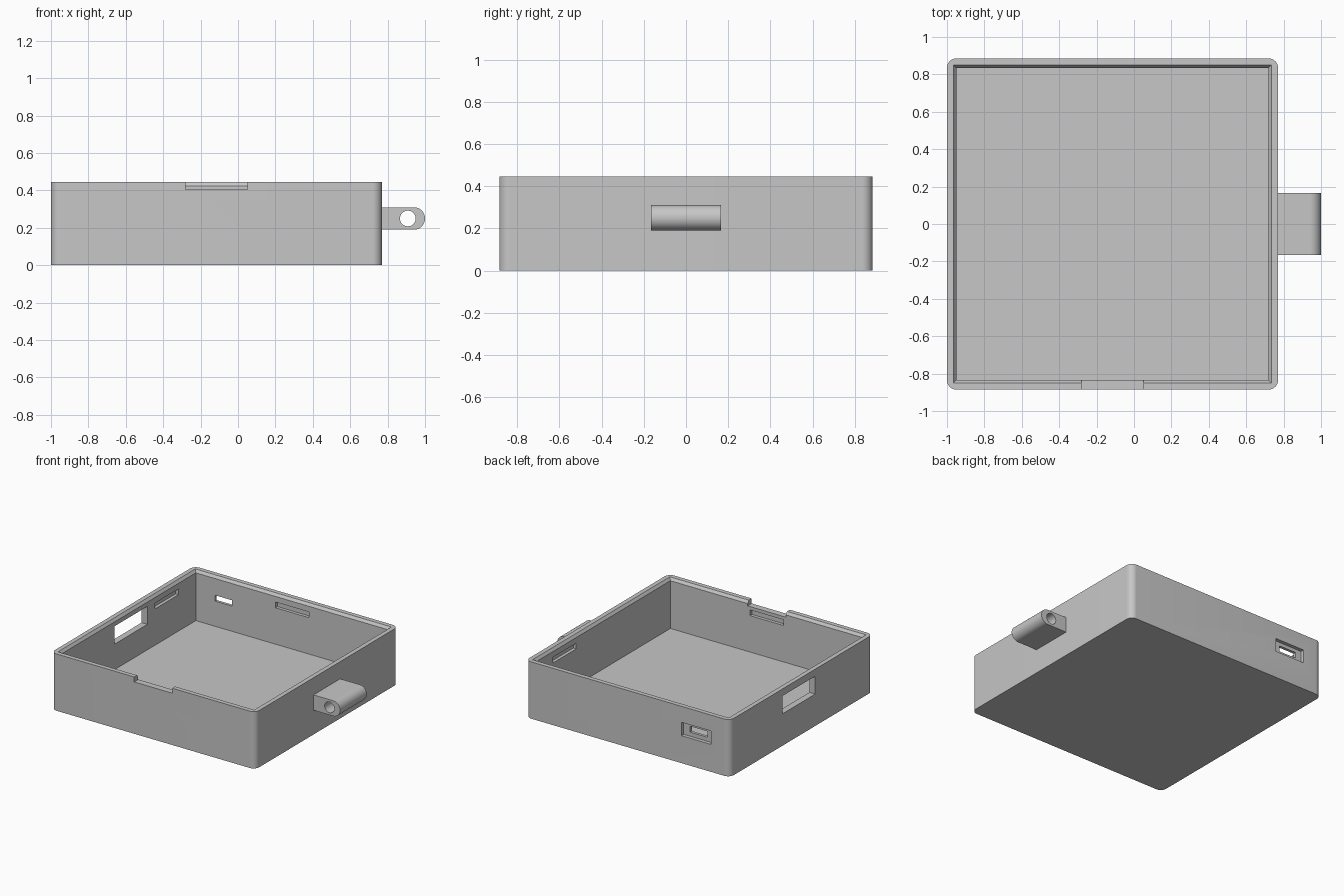
import bpy
import bmesh
import math

default_cube = bpy.data.objects.get("Cube")
if default_cube:
    bpy.data.objects.remove(default_cube, do_unlink=True)

# Main dimensions
LEFT, RIGHT, DEPTH, HEIGHT = -1.0, 0.77, 0.885, 0.445
WALL, FLOOR, CORNER = 0.05, 0.05, 0.05
MID_X = (LEFT + RIGHT) / 2

grey = bpy.data.materials.new("plastic_grey")
grey.use_nodes = True
grey.diffuse_color = (0.57, 0.57, 0.57, 1)
grey.node_tree.nodes["Principled BSDF"].inputs["Base Color"].default_value = grey.diffuse_color


def loft(name, rings):
    """Solid made by joining equal rings of points and capping the ends."""
    bm = bmesh.new()
    loops = [[bm.verts.new(p) for p in ring] for ring in rings]
    n = len(loops[0])
    for a, b in zip(loops, loops[1:]):
        for i in range(n):
            j = (i + 1) % n
            bm.faces.new((a[i], a[j], b[j], b[i]))
    bm.faces.new(loops[0])
    bm.faces.new(loops[-1])
    bmesh.ops.recalc_face_normals(bm, faces=bm.faces)
    mesh = bpy.data.meshes.new(name)
    bm.to_mesh(mesh)
    bm.free()
    mesh.materials.append(grey)
    obj = bpy.data.objects.new(name, mesh)
    bpy.context.collection.objects.link(obj)
    return obj


def rect(inset, z):
    x0, x1, y = LEFT + inset, RIGHT - inset, DEPTH - inset
    return [(x0, -y, z), (x1, -y, z), (x1, y, z), (x0, y, z)]


def block(name, x, y, z):
    return loft(name, [[(x[0], y[0], h), (x[1], y[0], h), (x[1], y[1], h), (x[0], y[1], h)] for h in z])


def arc(cx, cy, r, start, end, steps):
    angles = [math.radians(start + (end - start) * i / steps) for i in range(steps + 1)]
    return [(cx + r * math.cos(a), cy + r * math.sin(a)) for a in angles]


def cut(target, cutter):
    mod = target.modifiers.new("cut", "BOOLEAN")
    mod.operation = "DIFFERENCE"
    mod.solver = "EXACT"
    mod.object = cutter
    cutter.hide_render = True
    bpy.ops.object.select_all(action="DESELECT")
    bpy.context.view_layer.objects.active = target
    target.select_set(True)
    bpy.ops.object.modifier_apply(modifier=mod.name)
    bpy.data.objects.remove(cutter, do_unlink=True)


def smooth(obj):
    bpy.ops.object.select_all(action="DESELECT")
    bpy.context.view_layer.objects.active = obj
    obj.select_set(True)
    bpy.ops.object.shade_smooth_by_angle(angle=math.radians(30))


# Tray with rounded vertical corners
outline = []
for sx, sy, start in ((1, 1, 0), (-1, 1, 90), (-1, -1, 180), (1, -1, 270)):
    cx = MID_X + sx * ((RIGHT - LEFT) / 2 - CORNER)
    outline += arc(cx, sy * (DEPTH - CORNER), CORNER, start, start + 90, 10)
tray = loft("tray", [[(x, y, z) for x, y in outline] for z in (0, HEIGHT)])

# Cavity with a sloped inner lip at the rim
rim = 0.021
cut(tray, loft("cavity", [rect(WALL, FLOOR), rect(WALL, HEIGHT - rim), rect(0.02, HEIGHT + rim)]))

# Opening notch in the front rim
cut(tray, block("rim_notch", (-0.28, 0.05), (-1, -0.8), (0.406, 0.5)))

# Shallow latch slots on the inner walls
slot_z, bite = (0.335, 0.38), 0.025
span_x, span_y = (MID_X - 0.145, MID_X + 0.145), (0.33, 0.62)
inner_y = DEPTH - WALL
for side in (-1, 1):
    cut(tray, block("latch_slot", span_x, sorted((side * (inner_y - 0.02), side * (inner_y + bite))), slot_z))
for wall_x, side in ((LEFT + WALL, -1), (RIGHT - WALL, 1)):
    cut(tray, block("latch_slot", sorted((wall_x - side * 0.02, wall_x + side * bite)), span_y, slot_z))

# Window through the wall opposite the lug
cut(tray, block("side_window", (-1.1, -0.9), (-0.17, 0.235), (0.25, 0.39)))

# Recessed socket port in the back wall
cut(tray, block("port_recess", (-0.835, -0.58), (DEPTH - 0.028, 1), (0.215, 0.32)))
cut(tray, block("port_hole", (-0.785, -0.635), (0.8, 1), (0.247, 0.293)))
smooth(tray)

# Strap lug with rounded end and a through hole
mid_z, half_z, half_y = 0.25, 0.06, 0.165
profile = [(RIGHT - 0.01, mid_z - half_z)] + arc(1 - half_z, mid_z, half_z, -90, 90, 24)
profile.append((RIGHT - 0.01, mid_z + half_z))
lug = loft("strap_lug", [[(x, y, z) for x, z in profile] for y in (-half_y, half_y)])
hole = arc(0.908, mid_z, 0.042, 0, 360, 32)[:-1]
cut(lug, loft("lug_hole", [[(x, y, z) for x, z in hole] for y in (-0.3, 0.3)]))
smooth(lug)
